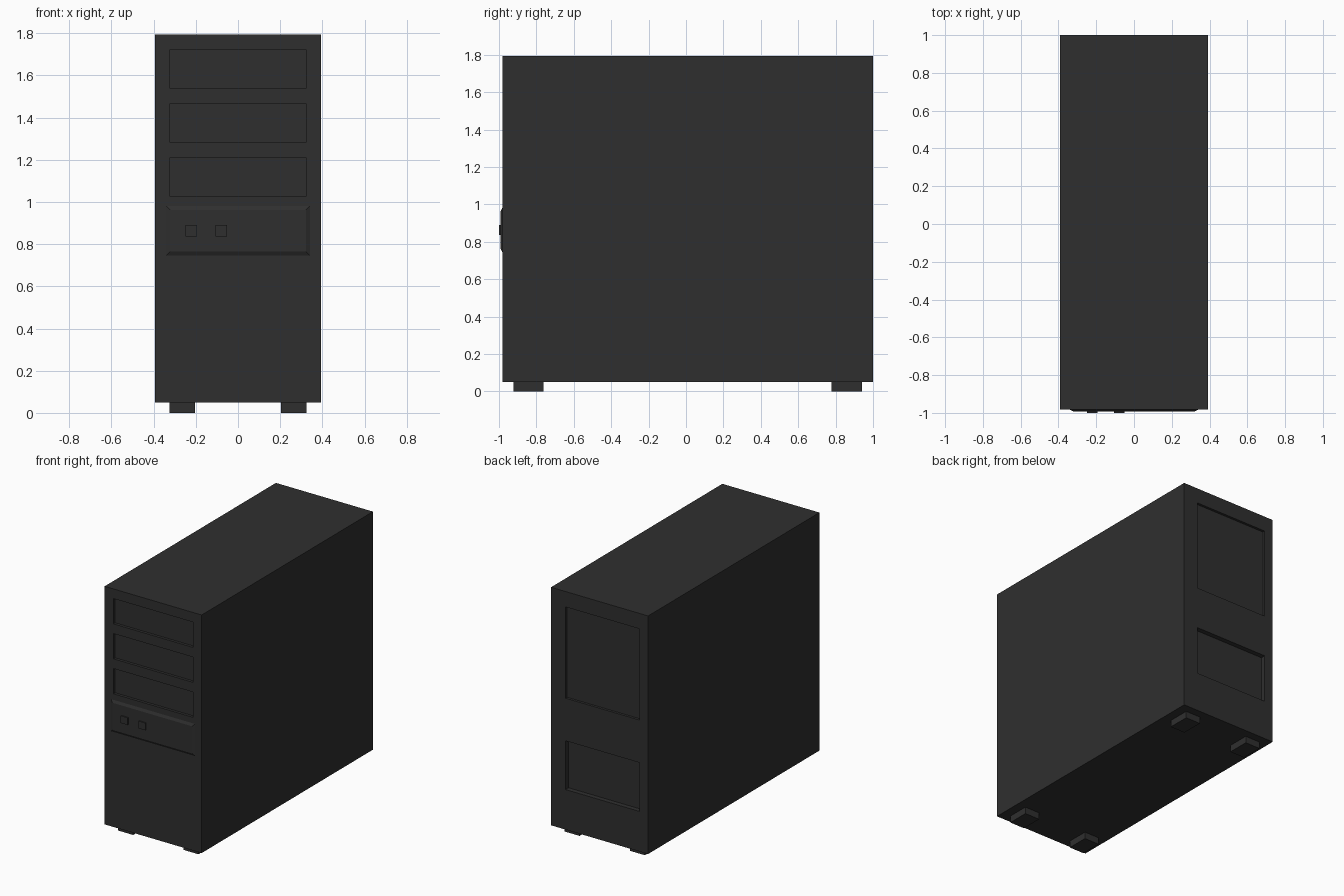
import bpy
import bmesh

if "Cube" in bpy.data.objects:
    bpy.data.objects.remove(bpy.data.objects["Cube"])

# One flat dark grey for the whole case
grey = bpy.data.materials.new("charcoal_grey")
grey.diffuse_color = (0.028, 0.028, 0.028, 1.0)
grey.use_nodes = True
grey.node_tree.nodes["Principled BSDF"].inputs["Base Color"].default_value = grey.diffuse_color


def box(name, x, y, z, taper=0.0):
    """Box from (min, max) ranges; taper narrows the front (-y) face."""
    bm = bmesh.new()
    bmesh.ops.create_cube(bm, size=1.0)
    for v in bm.verts:
        front = v.co.y < 0
        t = taper if front else 0.0
        v.co.x = x[1] - t if v.co.x > 0 else x[0] + t
        v.co.z = z[1] - t if v.co.z > 0 else z[0] + t
        v.co.y = y[0] if front else y[1]
    mesh = bpy.data.meshes.new(name)
    bm.to_mesh(mesh)
    bm.free()
    mesh.materials.append(grey)
    ob = bpy.data.objects.new(name, mesh)
    bpy.context.collection.objects.link(ob)
    return ob


FRONT, BACK = -0.982, 1.0

# Main case
case = box("case", (-0.393, 0.393), (FRONT, BACK), (0.05, 1.793))

# Recesses: three drive bays in front, two panels in the back
cutters = []
for i in range(3):
    top = 1.722 - 0.256 * i
    cutters.append(box("bay_cutter", (-0.322, 0.322), (FRONT - 0.1, FRONT + 0.02),
                       (top - 0.185, top)))
for low, high, depth in ((1.012, 1.68, 0.018), (0.343, 0.70, 0.035)):
    cutters.append(box("back_cutter", (-0.322, 0.276), (BACK - depth, BACK + 0.1),
                       (low, high)))

for c in cutters:
    c.hide_render = True
    mod = case.modifiers.new("recess", 'BOOLEAN')
    mod.operation = 'DIFFERENCE'
    mod.solver = 'EXACT'
    mod.object = c
bpy.context.view_layer.objects.active = case
case.select_set(True)
for mod in list(case.modifiers):
    bpy.ops.object.modifier_apply(modifier=mod.name)
for c in cutters:
    bpy.data.objects.remove(c, do_unlink=True)

# Raised control panel with sloped edges
box("control_panel", (-0.35, 0.35), (FRONT - 0.01, FRONT + 0.005), (0.737, 0.99), taper=0.027)

# Square push buttons
for x in (-0.222, -0.079):
    box("button", (x - 0.028, x + 0.028), (-1.0, FRONT), (0.837, 0.89))

# Four feet
for side in (-1, 1):
    for y in ((-0.922, -0.762), (0.777, 0.94)):
        xs = sorted((side * 0.204, side * 0.325))
        box("foot", xs, y, (0.0, 0.052))
